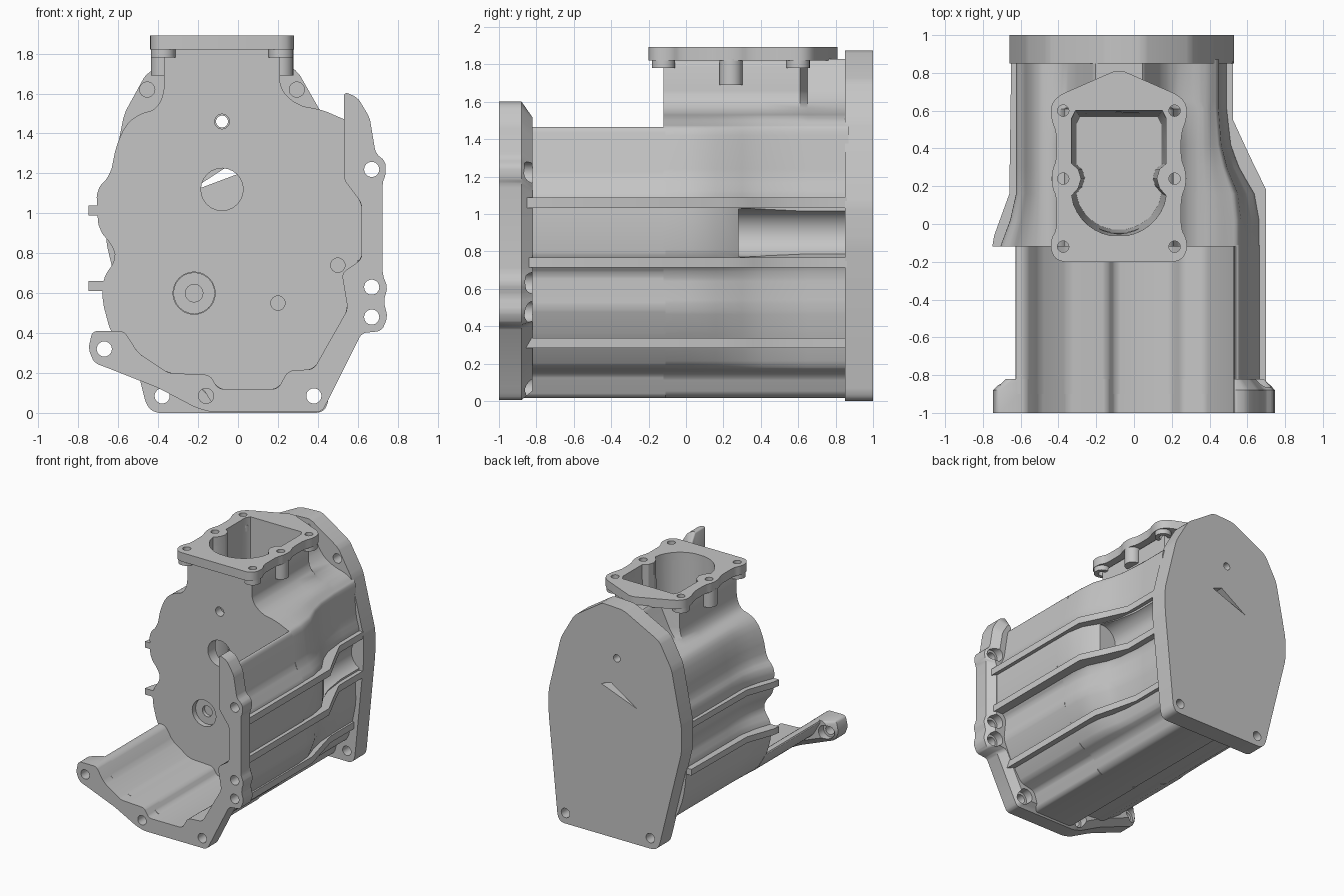
import bpy, bmesh, math
from mathutils import Vector

cube = bpy.data.objects.get("Cube")
if cube:
    bpy.data.objects.remove(cube, do_unlink=True)

metal = bpy.data.materials.new("cast_grey")
metal.use_nodes = True
metal.diffuse_color = (0.56, 0.56, 0.56, 1)
metal.node_tree.nodes["Principled BSDF"].inputs["Base Color"].default_value = (0.56, 0.56, 0.56, 1)

MID = -0.08      # centre line of the upper half
FACE = -0.12     # front face of the body


def rounded(pts, r=0.03, times=2):
    """Cut the corners of a closed outline to round it."""
    for _ in range(times):
        out = []
        for i, p in enumerate(pts):
            p = Vector(p)
            for q in (Vector(pts[i - 1]), Vector(pts[(i + 1) % len(pts)])):
                d = (q - p).length
                out.append(p + (q - p) * min(0.25, r / d))
        pts, r = out, r * 0.35
    return pts


def loft(name, rings):
    """Join rings of 3D points into a closed solid."""
    bm = bmesh.new()
    rows = [[bm.verts.new(p) for p in ring] for ring in rings]
    n = len(rows[0])
    for a, b in zip(rows, rows[1:]):
        for i in range(n):
            j = (i + 1) % n
            bm.faces.new((a[i], a[j], b[j], b[i]))
    bm.faces.new(rows[0])
    bm.faces.new(rows[-1])
    bmesh.ops.recalc_face_normals(bm, faces=bm.faces)
    mesh = bpy.data.meshes.new(name)
    bm.to_mesh(mesh)
    bm.free()
    mesh.materials.append(metal)
    ob = bpy.data.objects.new(name, mesh)
    bpy.context.collection.objects.link(ob)
    return ob


def prism(name, pts, axis, a, b):
    place = (lambda u, v, t: (u, t, v)) if axis == "y" else (lambda u, v, t: (u, v, t))
    return loft(name, [[place(p[0], p[1], t) for p in pts] for t in (a, b)])


def rod(name, u, v, r, axis, a, b, n=24):
    ring = [(u + r * math.cos(math.tau * i / n), v + r * math.sin(math.tau * i / n)) for i in range(n)]
    return prism(name, ring, axis, a, b)


def cut(ob, cutters):
    """Subtract cutters and keep the result as plain mesh."""
    for c in cutters:
        c.hide_render = True
        m = ob.modifiers.new("cut", "BOOLEAN")
        m.operation, m.solver, m.object = "DIFFERENCE", "EXACT", c
    bpy.context.view_layer.update()
    mesh = bpy.data.meshes.new_from_object(ob.evaluated_get(bpy.context.evaluated_depsgraph_get()))
    ob.modifiers.clear()
    ob.data = mesh
    for c in cutters:
        bpy.data.objects.remove(c, do_unlink=True)


def mirrored(pts):
    """Close a right half outline about the centre line."""
    return pts + [(2 * MID - x, y) for x, y in reversed(pts)]


# Outer skin of the housing, from the upper right round the bottom
skin = [(0.56, 1.46), (0.6, 1.2), (0.67, 1.09), (0.67, 0.77), (0.58, 0.68), (0.6, 0.5), (0.53, 0.34),
        (0.43, 0.18), (0.3, 0.15), (0.26, 0.015), (-0.11, 0.015), (-0.18, 0.13),
        (-0.38, 0.15), (-0.56, 0.27), (-0.64, 0.41)]
inner = [(0.53, 1.47), (0.53, 1.17), (0.62, 1.05), (0.62, 0.77), (0.52, 0.7), (0.55, 0.52),
         (0.38, 0.22), (0.25, 0.21), (0.2, 0.12), (-0.1, 0.12), (-0.14, 0.19),
         (-0.35, 0.2), (-0.5, 0.3), (-0.57, 0.41)]

# Main body, flared at the front, narrower and roofed at the back
left = [(-0.68, 0.56), (-0.68, 0.67), (-0.61, 0.77), (-0.63, 0.84), (-0.7, 0.92), (-0.71, 1.12),
        (-0.64, 1.19), (-0.61, 1.34), (-0.56, 1.45), (-0.49, 1.5), (-0.41, 1.52), (-0.37, 1.6)]
neck = [(-0.37, 1.83), (0.21, 1.83), (0.21, 1.62), (0.3, 1.54), (0.42, 1.52), (0.51, 1.48)]
outline = rounded(skin + left + neck)


def section(y, kl, kr, kn=1):
    ring = []
    for x, z in outline:
        if x < -0.5:
            x = -0.5 + (x + 0.5) * kl
        if x > 0.35:
            x = 0.35 + (x - 0.35) * kr
        rise = min(1, max(0, (z - 1.5) / 0.3))
        ring.append((MID + (x - MID) * (1 - (1 - kn) * rise), y, z))
    return ring


body = loft("main_body", [section(FACE, 1, 1), section(0.02, 0.75, 1), section(0.16, 0.6, 0.92),
                          section(0.3, 0.6, 0.66), section(0.42, 0.6, 0.52), section(0.61, 0.6, 0.45),
                          section(0.65, 0.6, 0.45, 0.5), section(0.87, 0.6, 0.45, 0.5)])


# Tapering upper opening with a round front end and bolt bulges at its sides
def pocket():
    half = [(0.15, 0.6), (0.17, 0.56), (0.17, 0.32), (0.135, 0.29), (0.12, 0.24), (0.135, 0.19), (0.17, 0.15)]
    half += [(MID + 0.255 * math.cos(math.radians(-a)), 0.19 + 0.255 * math.sin(math.radians(-a)))
             for a in range(20, 90, 10)]
    return loft("pocket_cutter", [[(MID + (x - MID) * k, 0.27 + (y - 0.27) * k, z) for x, y in mirrored(half)]
                                  for z, k in ((0.3, 0.9), (1.89, 1), (2.1, 1))])


def sight_holes():
    return [prism("sight_cutter", [(0.06, 1.22), (-0.03, 1.25), (-0.26, 1.1)], "y", 0.5, 1.1),
            rod("sight_cutter", MID, 1.46, 0.03, "y", 0.5, 1.1)]


cut(body, [pocket(), rod("side_recess_cutter", 0.55, 0.9, 0.13, "y", 0.28, 0.9)] + sight_holes() +
    [rod("bore_cutter", x, z, r, "y", -0.3, end) for x, z, r, end in
     [(MID, 1.46, 0.037, 0.2), (MID, 1.12, 0.106, 0.2), (-0.22, 0.6, 0.106, -0.05),
      (0.2, 0.55, 0.036, 0.2), (0.5, 0.74, 0.036, 0)]])
bore = rod("bearing_seat", -0.22, 0.6, 0.104, "y", -0.08, -0.04)
cut(bore, [rod("bore_cutter", -0.22, 0.6, 0.044, "y", -0.2, 0.1)])

# Open trough in front of the body
prism("trough", rounded(skin + inner[::-1], 0.02), "y", -0.9, FACE + 0.01)

# Front mounting flange with a tall arm, tapering into the trough behind
rim = [(0.53, 1.61), (0.6, 1.58), (0.66, 1.48), (0.69, 1.3), (0.74, 1.26), (0.74, 1.19), (0.725, 1.16),
       (0.725, 0.69), (0.75, 0.63), (0.73, 0.56), (0.75, 0.48), (0.72, 0.41), (0.62, 0.4),
       (0.45, 0.06), (0.42, 0.005), (-0.14, 0.005), (-0.21, 0.025), (-0.4, 0.125), (-0.64, 0.22),
       (-0.72, 0.25), (-0.75, 0.32), (-0.73, 0.41)]
taper = [(0.53, 1.51)] + [(x * 0.93, 0.7 + (z - 0.7) * 0.93) for x, z in rim[1:-1]] + [(-0.66, 0.41)]
flange = loft("front_flange", [[(x, y, z) for x, z in rounded(edge + inner[:0:-1], 0.015)]
                               for edge, y in ((rim, -1), (rim, -0.88), (taper, -0.82))])
bolts = [(0.67, 1.22), (0.67, 0.63), (0.67, 0.48), (0.38, 0.085), (-0.16, 0.085), (-0.67, 0.32)]
cut(flange, [rod("bolt_cutter", x, z, 0.038, "y", -1.1, -0.7) for x, z in bolts] +
    [rod("spotface_cutter", x, z, 0.058, "y", -0.885, -0.7) for x, z in bolts])

# Back plate
plate = [(0.05, 1.875), (0.3, 1.71), (0.42, 1.5), (0.53, 1.05), (0.53, 0.85), (0.45, 0.04), (0.42, 0),
         (-0.42, 0), (-0.46, 0.04), (-0.66, 0.85), (-0.66, 1.05), (-0.57, 1.5), (-0.46, 1.7), (-0.14, 1.865)]
back = prism("back_plate", rounded(plate, 0.02), "y", 0.85, 1)
cut(back, sight_holes() +
    [rod("bolt_cutter", x, 0.085, 0.038, "y", 0.7, 1.1) for x in (-0.38, 0.38)] +
    [rod("bolt_cutter", x, 1.62, 0.038, "y", 0.7, 0.97) for x in (-0.455, 0.295)])

# Top flange with bolt bosses
half = [(MID, 0.82), (0.24, 0.68), (0.28, 0.63), (0.28, 0.56), (0.25, 0.48), (0.25, 0.34), (0.275, 0.28),
        (0.275, 0.2), (0.25, 0.14), (0.25, -0.03), (0.28, -0.08), (0.28, -0.15), (0.24, -0.2)]
top = prism("top_flange", rounded(mirrored(half)[:-1], 0.025), "z", 1.82, 1.892)
top_bolts = [(MID + s * 0.295, y) for s in (-1, 1) for y in (-0.12, 0.24, 0.6)]
cut(top, [pocket()] + [rod("bolt_cutter", x, y, 0.03, "z", 1.75, 2) for x, y in top_bolts])
for x, y in top_bolts:
    boss = rod("top_boss", x, y, 0.062, "z", 1.69 if y == 0.24 else 1.78, 1.83)
    cut(boss, [rod("bolt_cutter", x, y, 0.03, "z", 1.75, 2)])

# Long ribs on the left side of the housing
for z, wide, root in ((1.06, 0.7, 0.64), (0.74, 0.69, 0.6), (0.31, 0.54, 0.48)):
    back_x = 0.35 + (wide - 0.35) * 0.5
    path = [(root, -0.89), (wide, -0.89), (wide, 0.18), (0.5 * (wide + back_x), 0.36),
            (back_x, 0.55), (back_x, 0.86), (0.36, 0.86), (0.36, 0.3), (root, FACE + 0.02)]
    prism("side_rib", path, "z", z - 0.027, z + 0.027)

# Flared ribs on the right side
for z in (1.015, 0.635):
    path = [(-0.75, FACE), (-0.74, -0.06), (-0.66, 0.16), (-0.65, 0.86), (-0.5, 0.86), (-0.5, FACE)]
    prism("flared_rib", path, "z", z - 0.025, z + 0.025)

# Smooth the castings, keeping machined edges sharp
bpy.ops.object.select_all(action="DESELECT")
for ob in bpy.context.collection.objects:
    if ob.type == "MESH" and ob.data.materials and ob.data.materials[0] == metal:
        ob.select_set(True)
        bpy.context.view_layer.objects.active = ob
bpy.ops.object.shade_smooth_by_angle(angle=math.radians(32))
